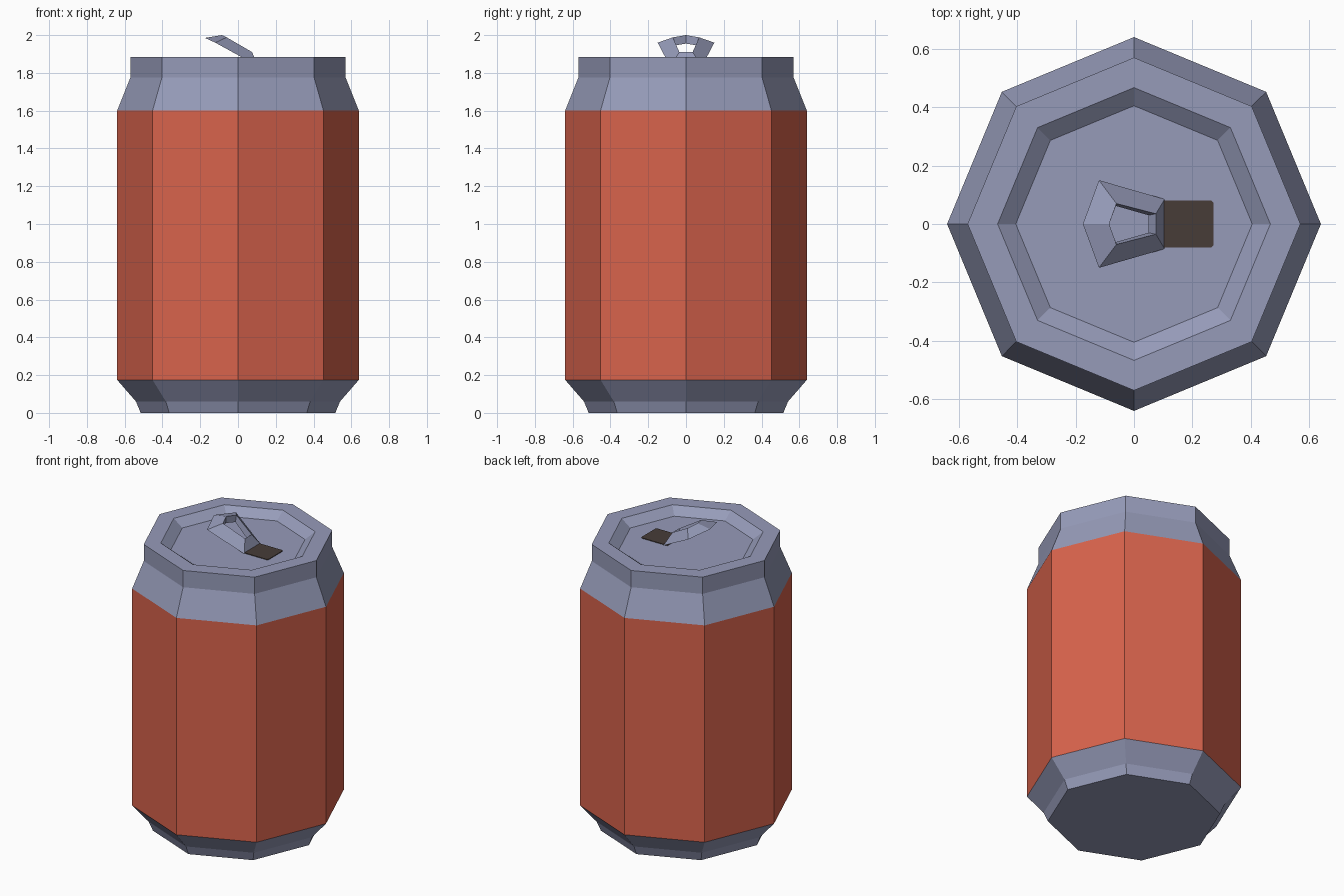
import bpy, bmesh, math

if "Cube" in bpy.data.objects:
    bpy.data.objects.remove(bpy.data.objects["Cube"])


def material(name, rgb):
    m = bpy.data.materials.new(name)
    m.diffuse_color = (*rgb, 1)
    m.use_nodes = True
    m.node_tree.nodes["Principled BSDF"].inputs["Base Color"].default_value = m.diffuse_color
    return m


METAL = material("grey metal", (0.305, 0.328, 0.485))
RED = material("red paint", (0.69, 0.125, 0.073))
DARK = material("dark opening", (0.063, 0.045, 0.039))


def finish(bm, name, mats):
    bmesh.ops.recalc_face_normals(bm, faces=bm.faces)
    mesh = bpy.data.meshes.new(name)
    bm.to_mesh(mesh)
    bm.free()
    for m in mats:
        mesh.materials.append(m)
    obj = bpy.data.objects.new(name, mesh)
    bpy.context.collection.objects.link(obj)
    return obj


def bridge(bm, a, b):
    n = len(a)
    return [bm.faces.new((a[i], a[(i + 1) % n], b[(i + 1) % n], b[i])) for i in range(n)]


# Can: eight-sided lathe of (radius, height), with a recessed lid
PROFILE = [(0.515, 0), (0.54, 0.06), (0.64, 0.175), (0.64, 1.6), (0.57, 1.775),
           (0.57, 1.885), (0.467, 1.885), (0.405, 1.838)]
bm = bmesh.new()
rings = [[bm.verts.new((r * math.cos(k * math.pi / 4), r * math.sin(k * math.pi / 4), z))
          for k in range(8)] for r, z in PROFILE]
for lo, hi in zip(rings, rings[1:]):
    bridge(bm, lo, hi)
bm.faces.new(rings[0])
bm.faces.new(rings[-1])
for f in bm.faces:  # painted band is the tall straight wall
    f.material_index = int(0.5 < f.calc_center_median().z < 1.5)
finish(bm, "can_body", [METAL, RED])


# Pull tab: five-sided tilted ring with a triangular section
def tab_ring(bm, tip, back, front):
    pts = [tip, back, front, (front[0], -front[1], front[2]), (back[0], -back[1], back[2])]
    return [bm.verts.new(p) for p in pts]


bm = bmesh.new()
outer = tab_ring(bm, (-0.175, 0, 1.985), (-0.12, 0.15, 1.96), (0.105, 0.085, 1.836))
ridge = tab_ring(bm, (-0.085, 0, 2.0), (-0.06, 0.07, 1.988), (0.075, 0.035, 1.91))
under = tab_ring(bm, (-0.09, 0, 1.955), (-0.062, 0.062, 1.945), (0.05, 0.03, 1.872))
for a, b in ((outer, ridge), (ridge, under), (under, outer)):
    bridge(bm, a, b)
finish(bm, "pull_tab", [METAL])

# Drinking opening: thin dark plate with clipped front corners
bm = bmesh.new()
outline = [(0.08, -0.08), (0.265, -0.08), (0.273, -0.072),
           (0.273, 0.072), (0.265, 0.08), (0.08, 0.08)]
low, top = ([bm.verts.new((x, y, z)) for x, y in outline] for z in (1.836, 1.842))
bridge(bm, low, top)
bm.faces.new(low)
bm.faces.new(top)
finish(bm, "drinking_opening", [DARK])
